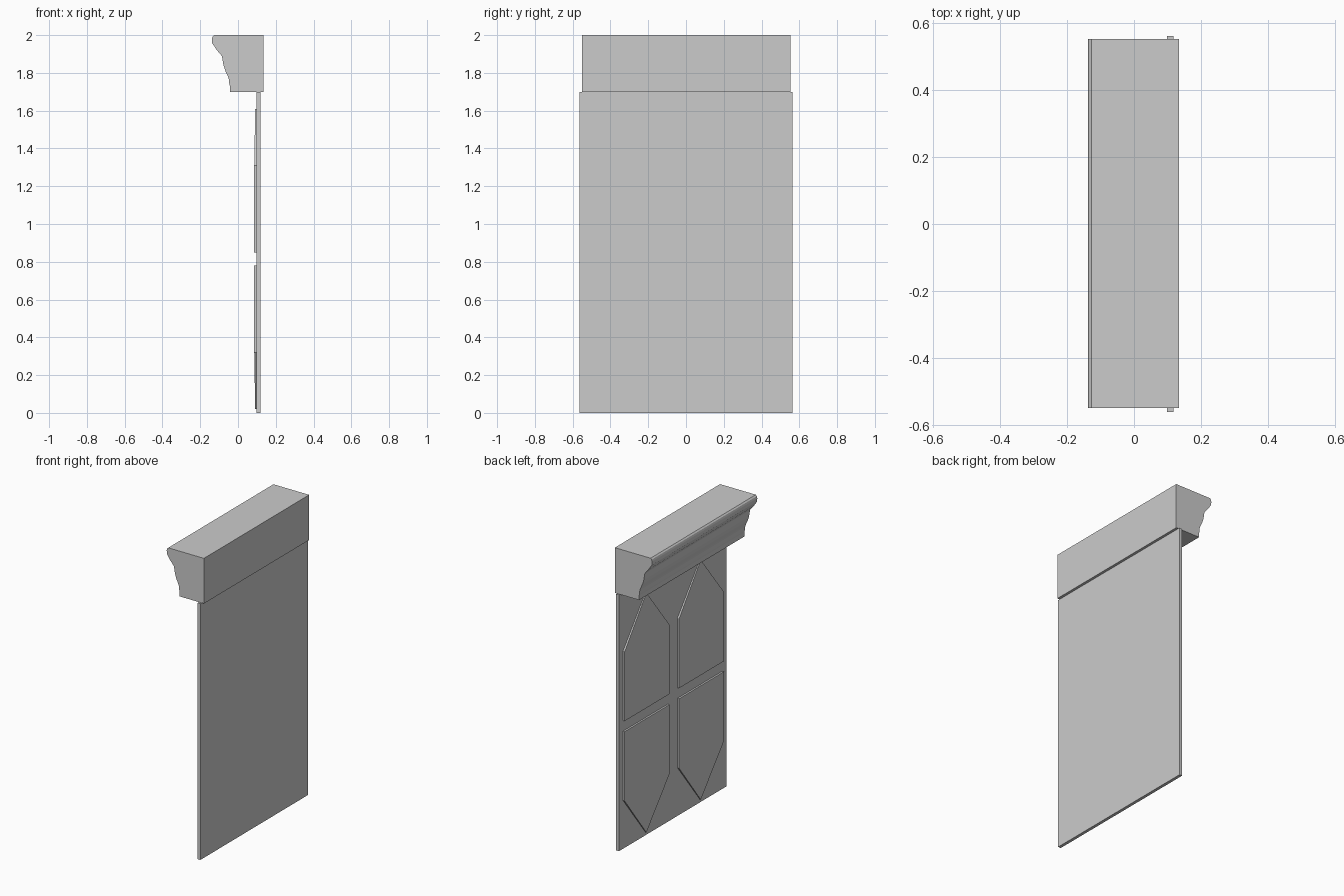
import bpy

if "Cube" in bpy.data.objects:
    bpy.data.objects.remove(bpy.data.objects["Cube"])

SLAB_BACK, SLAB_FRONT = 0.118, 0.098   # panels face -x
PANEL_FACE, PANEL_TIP = 0.086, 0.091


def make_mesh(name, verts, faces):
    mesh = bpy.data.meshes.new(name)
    mesh.from_pydata(verts, [], faces)
    mesh.update()
    obj = bpy.data.objects.new(name, mesh)
    bpy.context.collection.objects.link(obj)
    return obj


def bridge(name, ring_a, ring_b, split_caps=None):
    """Close two matching rings of points into a solid."""
    n = len(ring_a)
    caps = split_caps or [tuple(range(n))]
    faces = [tuple(reversed(c)) for c in caps]
    faces += [tuple(i + n for i in c) for c in caps]
    faces += [(i, (i + 1) % n, (i + 1) % n + n, i + n) for i in range(n)]
    obj = make_mesh(name, ring_a + ring_b, faces)
    # consistent outward normals
    import bmesh
    bm = bmesh.new()
    bm.from_mesh(obj.data)
    bmesh.ops.recalc_face_normals(bm, faces=bm.faces)
    bm.to_mesh(obj.data)
    bm.free()
    return obj


# Backing slab
bpy.ops.mesh.primitive_cube_add(size=1, location=((SLAB_BACK + SLAB_FRONT) / 2, 0, 0.85))
slab = bpy.context.object
slab.name = "backing_slab"
slab.scale = (SLAB_BACK - SLAB_FRONT, 1.126, 1.70)

# Moulded cornice: (x, z) profile swept along y
profile = [(0.135, 1.70), (0.135, 2.0), (-0.127, 2.0), (-0.135, 1.992),
           (-0.138, 1.98), (-0.137, 1.957), (-0.125, 1.94), (-0.112, 1.92),
           (-0.094, 1.90), (-0.085, 1.888), (-0.082, 1.87), (-0.077, 1.84),
           (-0.067, 1.81), (-0.054, 1.782), (-0.048, 1.765), (-0.046, 1.74),
           (-0.043, 1.73), (-0.043, 1.70)]
bridge("cornice", [(x, -0.55, z) for x, z in profile],
       [(x, 0.553, z) for x, z in profile])

# Four pointed raised panels; the pointed end slopes back slightly
for row, (straight, shoulder, tip) in {"upper": (0.85, 1.31, 1.61),
                                       "lower": (0.78, 0.32, 0.02)}.items():
    for side, s in (("left", 1), ("right", -1)):
        outline = [(0.05 * s, straight), (0.52 * s, straight), (0.52 * s, shoulder),
                   (0.285 * s, tip), (0.05 * s, shoulder)]
        base = [(SLAB_FRONT + 0.002, y, z) for y, z in outline]
        face = [(PANEL_TIP if i == 3 else PANEL_FACE, y, z)
                for i, (y, z) in enumerate(outline)]
        bridge(f"{row}_{side}_panel", base, face, [(0, 1, 2, 4), (2, 3, 4)])
